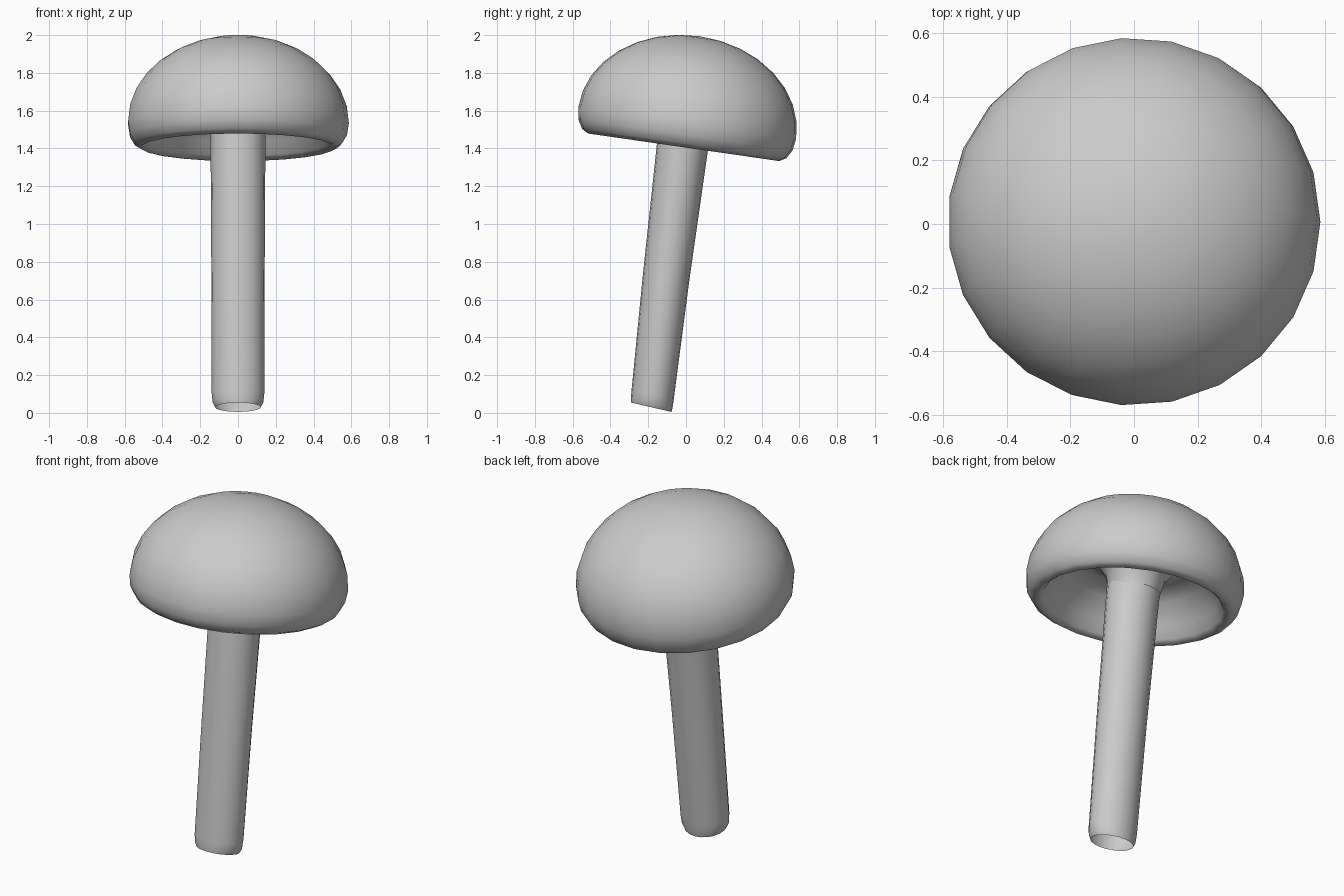
import bpy, bmesh, math
from mathutils import Matrix, Vector

if "Cube" in bpy.data.objects:
    bpy.data.objects.remove(bpy.data.objects["Cube"])


def loft(name, rings, sides, closed_ends=False):
    """Skin rings given as (centre, x radius, y radius, tilt in degrees)."""
    bm = bmesh.new()
    loops = []
    for centre, rx, ry, tilt in rings:
        rot = Matrix.Rotation(math.radians(-tilt), 3, 'X')
        loop = []
        for i in range(sides):
            a = 2 * math.pi * i / sides
            p = rot @ Vector((rx * math.cos(a), ry * math.sin(a), 0))
            loop.append(bm.verts.new(p + Vector(centre)))
        loops.append(loop)
    for lower, upper in zip(loops, loops[1:]):
        for i in range(sides):
            j = (i + 1) % sides
            bm.faces.new((lower[i], lower[j], upper[j], upper[i]))
    if closed_ends:
        # close the crown with a fan around the apex
        bmesh.ops.pointmerge(bm, verts=loops[-1], merge_co=Vector(rings[-1][0]))
    bmesh.ops.recalc_face_normals(bm, faces=bm.faces)
    mesh = bpy.data.meshes.new(name)
    bm.to_mesh(mesh)
    bm.free()
    for poly in mesh.polygons:
        poly.use_smooth = True
    obj = bpy.data.objects.new(name, mesh)
    bpy.context.collection.objects.link(obj)
    return obj


# Cap: tilted dome with rounded rim and hollow underside flaring from the stem
TILT = 8.2
axis = Vector((0, math.sin(math.radians(TILT)), math.cos(math.radians(TILT))))
rim_centre = Vector((0, -0.012, 1.406))
profile = [(0.140, 0.08), (0.160, 0.17), (0.205, 0.225), (0.28, 0.245),
           (0.37, 0.19), (0.45, 0.09), (0.485, 0.025), (0.515, 0.0),
           (0.550, 0.02), (0.577, 0.065), (0.587, 0.13)]
# dome follows a quarter ellipse
for k in range(1, 9):
    a = math.radians(90 * k / 8)
    profile.append((max(0.587 * math.cos(a), 0.001), 0.13 + 0.464 * math.sin(a)))
loft("cap", [(rim_centre + axis * h, r, r * 0.995, TILT) for r, h in profile],
     23, closed_ends=True)

# Stem: leaning, slightly flattened open tube with a drawn-in foot
stem = [((0, -0.184, 0.030), 0.120, 0.110, 13),
        ((0, -0.181, 0.055), 0.134, 0.113, 12),
        ((0, -0.176, 0.100), 0.139, 0.114, 10),
        ((0, -0.105, 0.720), 0.141, 0.124, 8),
        ((0, -0.020, 1.400), 0.145, 0.136, 8),
        ((0, 0.012, 1.620), 0.146, 0.142, 8)]
loft("stem", stem, 20)
